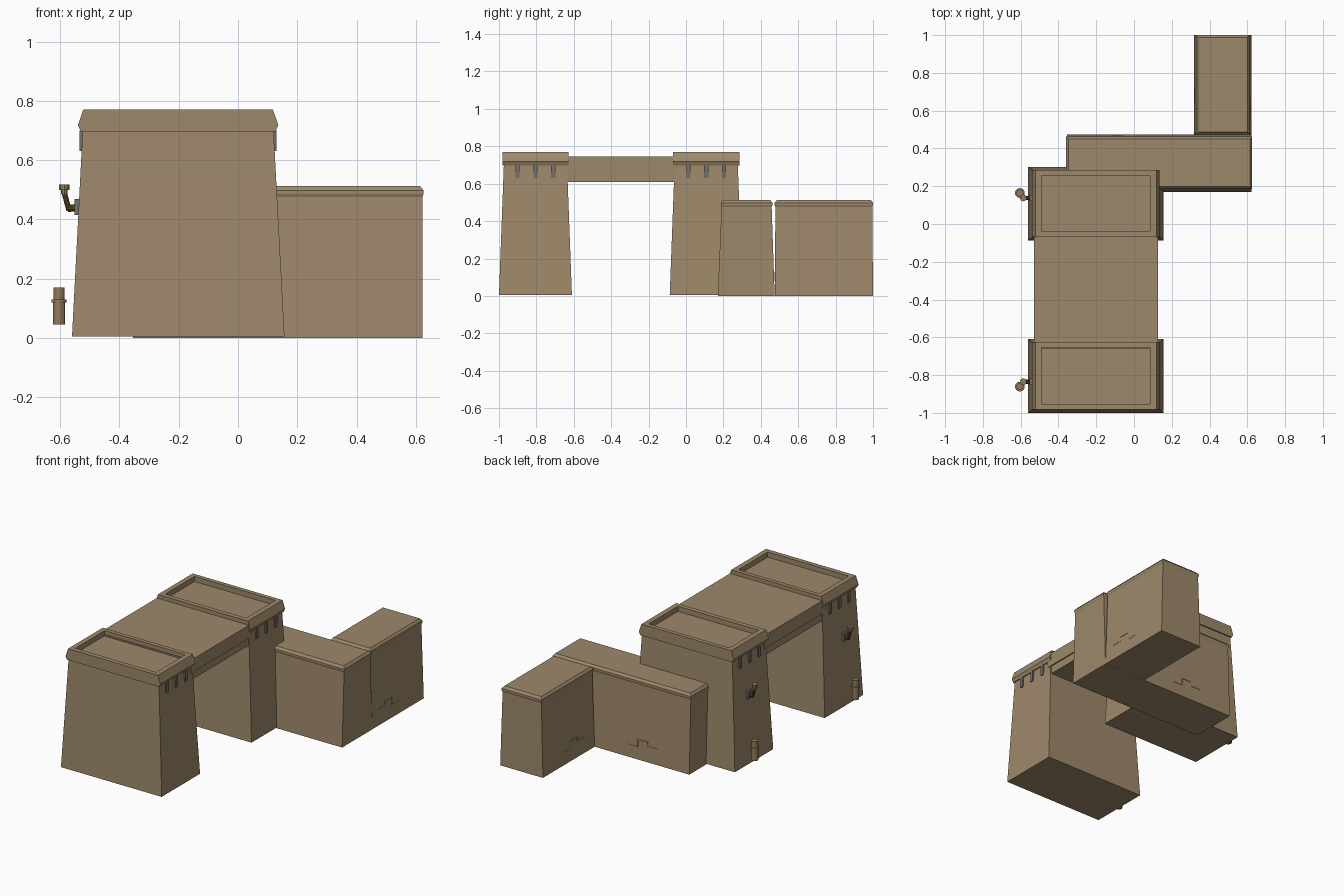
import bpy
import bmesh
from mathutils import Vector

cube = bpy.data.objects.get("Cube")
if cube:
    bpy.data.objects.remove(cube, do_unlink=True)


def material(name, rgb):
    m = bpy.data.materials.new(name)
    m.use_nodes = True
    m.diffuse_color = (*rgb, 1)
    m.node_tree.nodes["Principled BSDF"].inputs["Base Color"].default_value = (*rgb, 1)
    return m


SAND = material("sandstone", (0.34, 0.25, 0.145))
GREY = material("grey metal", (0.16, 0.16, 0.15))
BROWN = material("dark brown", (0.13, 0.065, 0.02))
BRASS = material("dull brass", (0.29, 0.2, 0.1))


def finish(name, bm, mat):
    bmesh.ops.recalc_face_normals(bm, faces=bm.faces)
    mesh = bpy.data.meshes.new(name)
    bm.to_mesh(mesh)
    bm.free()
    mesh.materials.append(mat)
    ob = bpy.data.objects.new(name, mesh)
    bpy.context.collection.objects.link(ob)
    return ob


def loft(name, rings, mat=SAND):
    """Closed solid through rectangles (x0, x1, y0, y1, z)."""
    bm = bmesh.new()
    loops = []
    for x0, x1, y0, y1, z in rings:
        corners = ((x0, y0), (x1, y0), (x1, y1), (x0, y1))
        loops.append([bm.verts.new((x, y, z)) for x, y in corners])
    for a, b in zip(loops, loops[1:]):
        for i in range(4):
            j = (i + 1) % 4
            bm.faces.new((a[i], a[j], b[j], b[i]))
    bm.faces.new(loops[0][::-1])
    bm.faces.new(loops[-1])
    return finish(name, bm, mat)


def box(name, x0, x1, y0, y1, z0, z1, mat=SAND):
    return loft(name, [(x0, x1, y0, y1, z0), (x0, x1, y0, y1, z1)], mat)


def rod(name, start, end, radius, mat, sides=10):
    a, b = Vector(start), Vector(end)
    bm = bmesh.new()
    bmesh.ops.create_cone(bm, cap_ends=True, segments=sides, radius1=radius,
                          radius2=radius, depth=(b - a).length)
    turn = (b - a).to_track_quat("Z", "Y").to_matrix()
    bmesh.ops.rotate(bm, verts=bm.verts, matrix=turn)
    bmesh.ops.translate(bm, verts=bm.verts, vec=(a + b) / 2)
    return finish(name, bm, mat)


def tower(label, yc, side):
    # Tapered body
    loft(label + "_tower_body", [(-0.56, 0.157, yc - 0.195, yc + 0.195, 0.005),
                                 (-0.524, 0.12, yc - 0.169, yc + 0.169, 0.70)])
    # Cornice with a sunken roof
    y0, y1 = yc - 0.177, yc + 0.177
    inner = (-0.49, 0.085, yc - 0.147, yc + 0.15)
    loft(label + "_tower_cornice", [(-0.53, 0.126, y0, y1, 0.697),
                                    (-0.54, 0.136, y0, y1, 0.718),
                                    (-0.522, 0.118, y0, y1, 0.77),
                                    (*inner, 0.77), (*inner, 0.737)])
    # Beam ends under the cornice
    for i in (-1, 0, 1):
        y = yc + i * 0.095
        for end, x in (("right", -0.525), ("left", 0.121)):
            box(f"{label}_{end}_peg_{i + 2}", x - 0.009, x + 0.009,
                y - 0.011, y + 0.011, 0.63, 0.70, GREY)
    # Wall lamp
    y = yc + side * 0.03
    box(label + "_lamp_plate", -0.552, -0.53, y - 0.016, y + 0.016, 0.415, 0.468, GREY)
    rod(label + "_lamp_bracket", (-0.54, y, 0.44), (-0.574, y, 0.437), 0.012, BROWN)
    rod(label + "_lamp_arm", (-0.57, y, 0.43), (-0.586, y, 0.49), 0.009, BROWN)
    rod(label + "_lamp_cup", (-0.586, y, 0.485), (-0.586, y, 0.502), 0.012, BRASS)
    rod(label + "_lamp_head", (-0.586, y, 0.5), (-0.586, y, 0.518), 0.018, BRASS)
    # Canister low on the wall
    y = yc + side * 0.056
    for part, r, z0, z1 in (("body", 0.021, 0.045, 0.12), ("ring", 0.026, 0.12, 0.13),
                            ("neck", 0.019, 0.13, 0.17)):
        rod(f"{label}_canister_{part}", (-0.604, y, z0), (-0.604, y, z1), r, BRASS, 14)


tower("front", -0.805, -1)
tower("back", 0.108, 1)

# Bridge between the towers
box("bridge_deck", -0.53, 0.126, -0.66, -0.04, 0.66, 0.745)
box("bridge_beam", -0.522, 0.118, -0.66, -0.04, 0.61, 0.66)


def wall(name, base, top):
    # Tapered wall with a rounded coping
    x0, x1, y0, y1 = top
    e, c = 0.004, 0.008
    loft(name, [(*base, 0.0), (*top, 0.476),
                (x0 - e, x1 + e, y0 - e, y1 + e, 0.486),
                (x0 - e, x1 + e, y0 - e, y1 + e, 0.498),
                (x0 + c, x1 - c, y0 + c, y1 - c, 0.513)])


wall("long_wall", (-0.355, 0.622, 0.17, 0.474), (-0.355, 0.622, 0.19, 0.458))
wall("short_wall", (0.318, 0.622, 0.475, 1.0), (0.332, 0.608, 0.478, 0.996))

# Stepped cracks near the foot of the walls
STEPS = [(-0.1, 0.1), (-0.035, 0.1), (-0.035, 0.127), (0.035, 0.127),
         (0.035, 0.08), (0.1, 0.08)]


def crack(name, axis, middle, depth):
    w = 0.002
    for n, ((s0, z0), (s1, z1)) in enumerate(zip(STEPS, STEPS[1:])):
        span = (middle + min(s0, s1) - w, middle + max(s0, s1) + w)
        pair = (depth - 0.004, depth + 0.004)
        sides = (*span, *pair) if axis == "x" else (*pair, *span)
        box(f"{name}_{n + 1}", *sides, min(z0, z1) - w, max(z0, z1) + w)


crack("short_wall_left_crack", "y", 0.645, 0.617)
crack("short_wall_right_crack", "y", 0.68, 0.323)
crack("long_wall_back_crack", "x", -0.02, 0.469)
